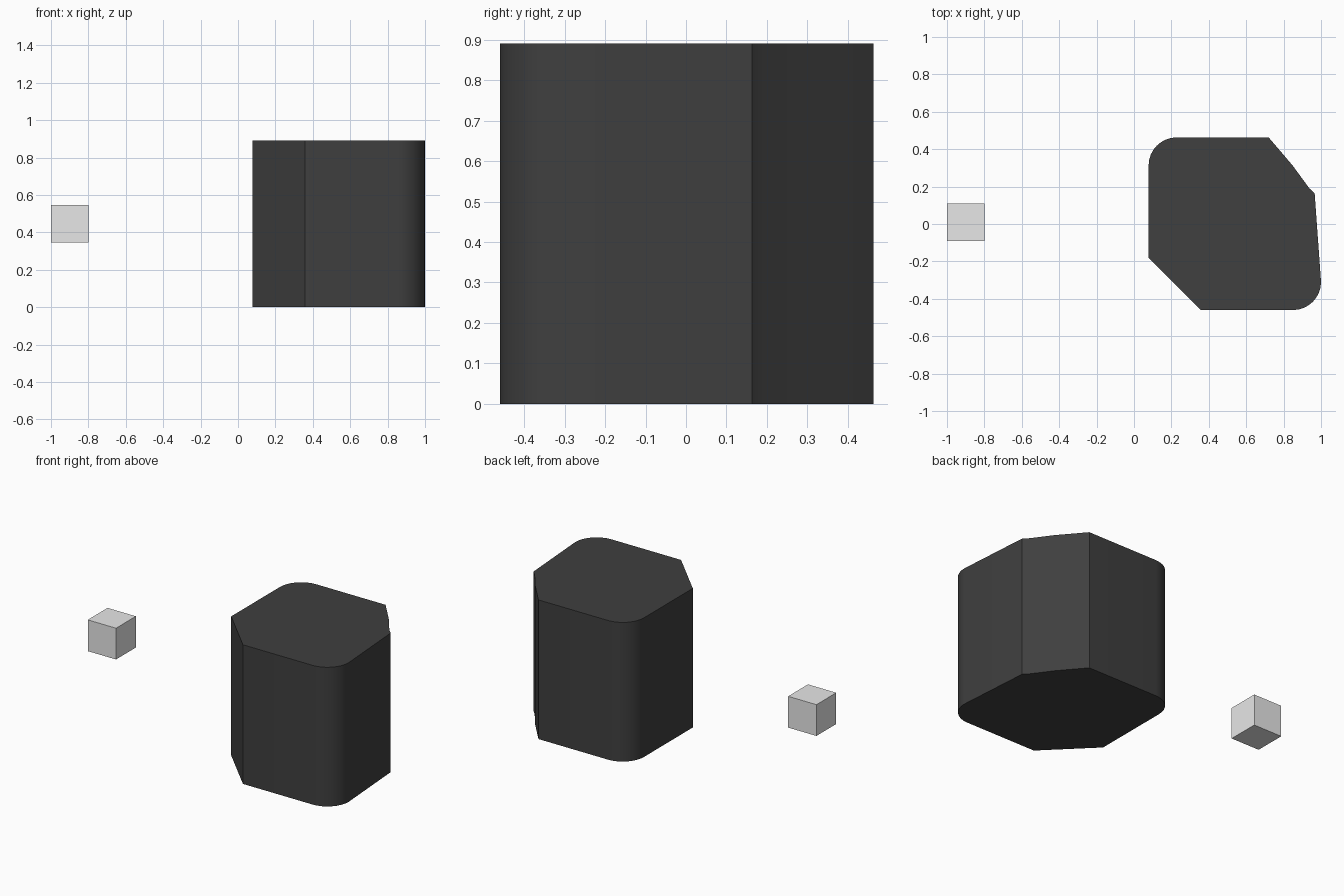
import bpy
import bmesh
from math import sin, cos, pi, radians

start = bpy.data.objects.get("Cube")
if start:
    bpy.data.objects.remove(start, do_unlink=True)


def material(name, value):
    mat = bpy.data.materials.new(name)
    mat.use_nodes = True
    colour = (value, value, value, 1)
    mat.diffuse_color = colour
    mat.node_tree.nodes["Principled BSDF"].inputs["Base Color"].default_value = colour
    return mat


def arc(cx, cy, radius, first, last, steps=8):
    angles = [radians(first + (last - first) * i / steps) for i in range(steps + 1)]
    return [(cx + radius * cos(a), cy + radius * sin(a)) for a in angles]


def prism(name, outline, bottom, top, mat):
    bm = bmesh.new()
    base = bm.faces.new([bm.verts.new((x, y, bottom)) for x, y in outline])
    side = bmesh.ops.extrude_face_region(bm, geom=[base], use_keep_orig=True)
    moved = [v for v in side["geom"] if isinstance(v, bmesh.types.BMVert)]
    bmesh.ops.translate(bm, verts=moved, vec=(0, 0, top - bottom))
    bmesh.ops.recalc_face_normals(bm, faces=bm.faces)
    mesh = bpy.data.meshes.new(name)
    bm.to_mesh(mesh)
    bm.free()
    mesh.materials.append(mat)
    obj = bpy.data.objects.new(name, mesh)
    bpy.context.collection.objects.link(obj)
    return obj


# Dark block: two rounded corners, a flat chamfer and a bowed chamfer
outline = [(0.078, -0.18), (0.357, -0.46)]
outline += arc(0.85, -0.31, 0.15, -90, 0)
outline += [(0.966, 0.163), (0.938, 0.19), (0.848, 0.313), (0.72, 0.463)]
outline += arc(0.228, 0.313, 0.15, 90, 180)
block = prism("dark_block", outline, 0, 0.89, material("charcoal", 0.05))

bpy.ops.object.select_all(action="DESELECT")
block.select_set(True)
bpy.context.view_layer.objects.active = block
bpy.ops.object.shade_smooth_by_angle(angle=radians(30))

# Small floating cube
square = [(-1, -0.09), (-0.8, -0.09), (-0.8, 0.11), (-1, 0.11)]
prism("small_cube", square, 0.345, 0.545, material("light_grey", 0.8))
